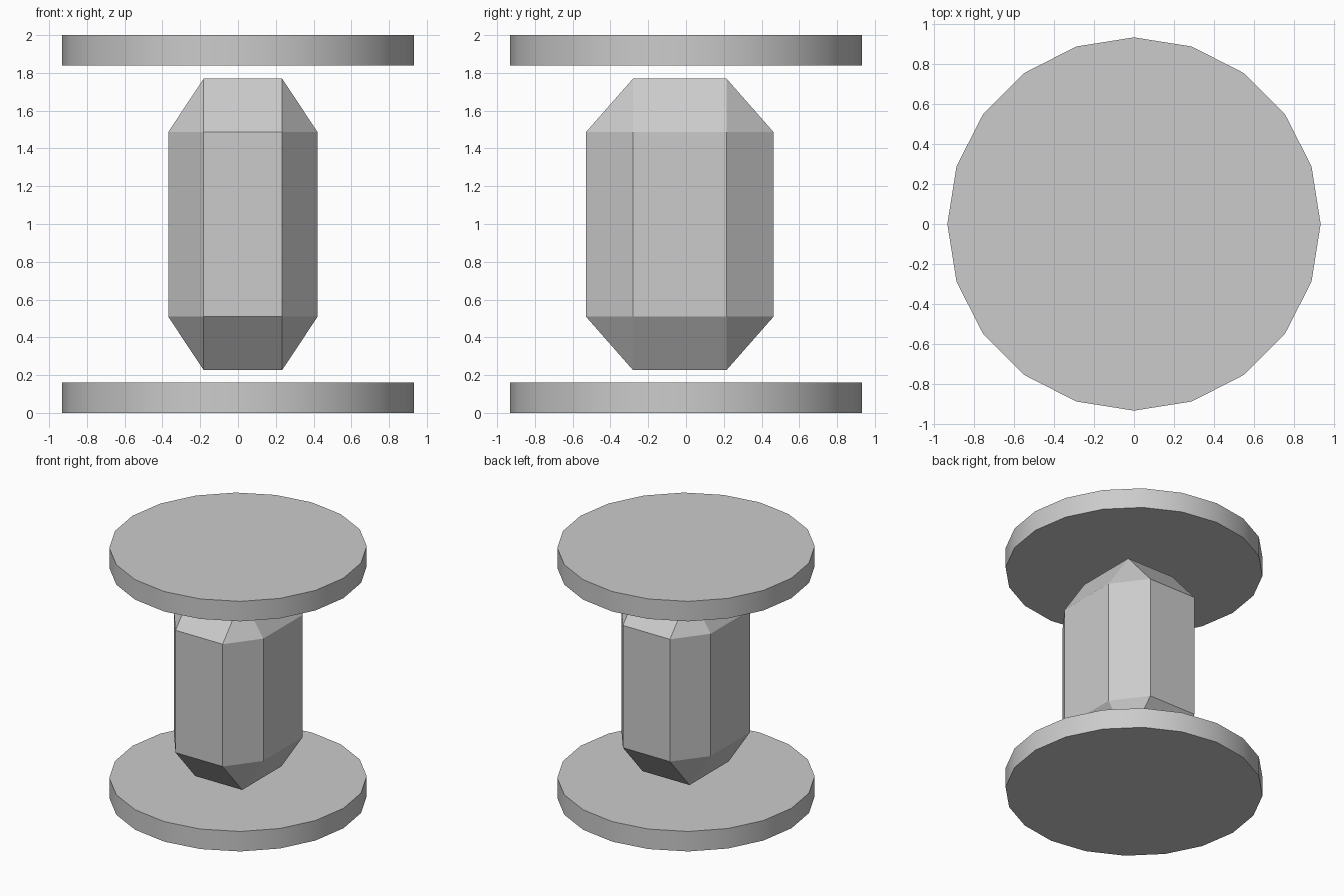
import bpy, bmesh, math
from itertools import product

if "Cube" in bpy.data.objects:
    bpy.data.objects.remove(bpy.data.objects["Cube"])


def disc(name, z):
    # 20-sided plate with smooth rim and sharp caps
    bpy.ops.mesh.primitive_cylinder_add(vertices=20, radius=0.933, depth=0.16,
                                        location=(0, 0, z), rotation=(0, 0, math.pi / 2))
    ob = bpy.context.object
    ob.name = name
    bpy.ops.object.shade_smooth_by_angle(angle=math.radians(30))


def chamfered_block(name, centre, outer, inner):
    # box with every edge cut flat: three shrunken face rectangles, hulled
    bm = bmesh.new()
    for axis in range(3):
        for signs in product((-1, 1), repeat=3):
            half = [outer[i] if i == axis else inner[i] for i in range(3)]
            bm.verts.new([s * h for s, h in zip(signs, half)])
    bmesh.ops.convex_hull(bm, input=bm.verts)
    bmesh.ops.dissolve_limit(bm, angle_limit=math.radians(1),
                             verts=bm.verts, edges=bm.edges)
    bmesh.ops.recalc_face_normals(bm, faces=bm.faces)
    me = bpy.data.meshes.new(name)
    bm.to_mesh(me)
    bm.free()
    ob = bpy.data.objects.new(name, me)
    ob.location = centre
    bpy.context.collection.objects.link(ob)


# End plates
disc("bottom_plate", 0.08)
disc("top_plate", 1.92)

# Floating faceted core, slightly off centre
chamfered_block("faceted_core", (0.026, -0.033, 0.998),
                outer=(0.395, 0.496, 0.771), inner=(0.208, 0.248, 0.489))
